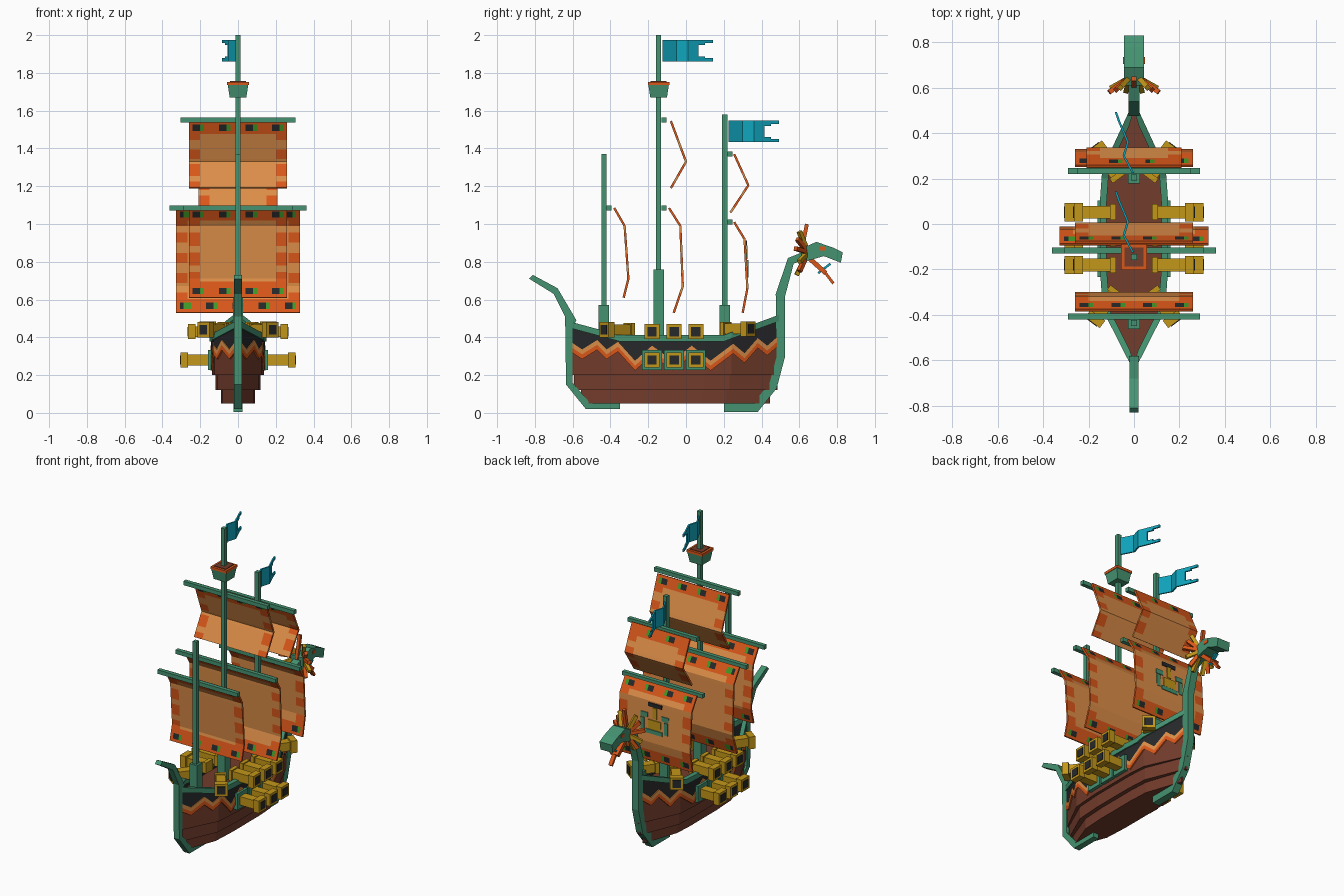
import bpy, bmesh, math
from mathutils import Vector

old = bpy.data.objects.get("Cube")
if old:
    bpy.data.objects.remove(old)

COLOURS = {
    "sea_green": (0.06, 0.29, 0.165), "hull_brown": (0.17, 0.045, 0.025),
    "black": (0.02, 0.021, 0.023), "orange": (0.7, 0.095, 0.01),
    "tan": (0.72, 0.27, 0.065), "gold": (0.55, 0.31, 0.01),
    "blue": (0.005, 0.37, 0.5), "leaf_green": (0.05, 0.32, 0.02)}
NAMES = list(COLOURS)
MATS = []
for n, c in COLOURS.items():
    m = bpy.data.materials.new(n)
    m.use_nodes = True
    m.diffuse_color = (*c, 1)
    m.node_tree.nodes["Principled BSDF"].inputs["Base Color"].default_value = (*c, 1)
    MATS.append(m)


def finish(name, bm):
    bmesh.ops.recalc_face_normals(bm, faces=bm.faces)
    me = bpy.data.meshes.new(name)
    bm.to_mesh(me)
    bm.free()
    for m in MATS:
        me.materials.append(m)
    ob = bpy.data.objects.new(name, me)
    bpy.context.collection.objects.link(ob)
    return ob


def loft(bm, rings, mat, caps=True):
    """Skin closed rings of equal length."""
    vs = [[bm.verts.new(p) for p in r] for r in rings]
    n = len(vs[0])
    faces = [bm.faces.new((a[i], a[(i + 1) % n], b[(i + 1) % n], b[i]))
             for a, b in zip(vs, vs[1:]) for i in range(n)]
    if caps:
        faces += [bm.faces.new(vs[0]), bm.faces.new(vs[-1])]
    for f in faces:
        f.material_index = NAMES.index(mat)


def beams(name, parts):
    """Boxes from a to b, w wide and h high: (a, b, w, h, colour)."""
    bm = bmesh.new()
    for a, b, w, h, mat in parts:
        a, b = Vector(a), Vector(b)
        q = (b - a).to_track_quat('Y', 'Z')
        ring = [q @ Vector((sx * w / 2, 0, sz * h / 2))
                for sx, sz in ((-1, -1), (1, -1), (1, 1), (-1, 1))]
        loft(bm, [[a + p for p in ring], [b + p for p in ring]], mat)
    return finish(name, bm)


def prism(name, outline, half, mat):
    """Side outline (y, z) extruded across x."""
    bm = bmesh.new()
    loft(bm, [[(x, y, z) for y, z in outline] for x in (-half, half)], mat)
    return finish(name, bm)


def lerp(pts, t):
    for (a, u), (b, v) in zip(pts, pts[1:]):
        if t <= b:
            return u + (v - u) * (t - a) / (b - a)
    return pts[-1][1]


# Hull: half breadth, sheer line and zigzag line along y
PLAN = [(-0.61, 0.008), (-0.38, 0.125), (-0.2, 0.138), (0.1, 0.138), (0.24, 0.128), (0.5, 0.008)]
SHEER = [(-0.61, 0.46), (-0.35, 0.39), (0.2, 0.39), (0.5, 0.5)]
ZIG = [(-0.61, .35), (-0.55, .31), (-0.47, .36), (-0.42, .31), (-0.36, .35), (-0.27, .25),
       (-0.18, .33), (-0.07, .25), (0.03, .33), (0.13, .25), (0.25, .34), (0.31, .29),
       (0.38, .37), (0.43, .33), (0.5, .39)]
YS = sorted({y for y, _ in PLAN + SHEER + ZIG})


def tier(name, z0, z1, kx, ky):
    bm = bmesh.new()
    right = [(kx * x, -0.06 + ky * (y + 0.06)) for y, x in PLAN]
    ring = right + [(-x, y) for x, y in reversed(right)]
    loft(bm, [[(x, y, z) for x, y in ring] for z in (z0, z1)], "hull_brown")
    finish(name, bm)


def band(name, lo, hi, out, inn, mat):
    """Strip that follows both hull sides."""
    bm = bmesh.new()
    for s in (-1, 1):
        rings = []
        for y in YS:
            o, i = s * (lerp(PLAN, y) + out), s * max(lerp(PLAN, y) - inn, 0)
            rings.append([(o, y, lo(y)), (o, y, hi(y)), (i, y, hi(y)), (i, y, lo(y))])
        loft(bm, rings, mat)
    finish(name, bm)


tier("hull_upper", 0.2, 0.36, 1, 1)
tier("hull_middle", 0.12, 0.2, 0.86, 0.97)
tier("hull_keel", 0.05, 0.12, 0.66, 0.9)
zig, sheer = (lambda y: lerp(ZIG, y)), (lambda y: lerp(SHEER, y))
band("bulwark", zig, sheer, 0.004, 0.012, "black")
band("zigzag_light", zig, lambda y: zig(y) + 0.026, 0.008, 0.002, "tan")
band("zigzag_dark", lambda y: zig(y) - 0.026, zig, 0.008, 0.002, "orange")
band("rail", lambda y: sheer(y) - 0.012, lambda y: sheer(y) + 0.022, 0.012, 0.018, "sea_green")

# End posts
prism("front_post", [(-0.83, 0.71), (-0.7, 0.63), (-0.64, 0.51), (-0.635, 0.15), (-0.53, 0.02),
                     (-0.35, 0.02), (-0.35, 0.055), (-0.51, 0.055), (-0.6, 0.16), (-0.6, 0.45),
                     (-0.58, 0.49), (-0.68, 0.66), (-0.81, 0.73)], 0.02, "sea_green")
prism("rear_post_neck", [(0.2, 0.005), (0.38, 0.005), (0.48, 0.13), (0.525, 0.3), (0.525, 0.62),
                         (0.57, 0.79), (0.64, 0.82), (0.64, 0.86), (0.54, 0.82), (0.475, 0.63),
                         (0.48, 0.3), (0.44, 0.15), (0.35, 0.05), (0.2, 0.05)], 0.024, "sea_green")

# Dragon head
prism("head_upper_jaw", [(0.61, 0.8), (0.61, 0.87), (0.69, 0.905), (0.78, 0.875), (0.83, 0.85),
                         (0.82, 0.795), (0.73, 0.83), (0.66, 0.81)], 0.045, "sea_green")
beams("head_lower_jaw", [((0, 0.64, 0.83), (0, 0.74, 0.74), 0.06, 0.025, "orange"),
                         ((0, 0.735, 0.745), (0, 0.78, 0.685), 0.025, 0.015, "orange"),
                         ((0, 0.7, 0.74), (0, 0.765, 0.79), 0.02, 0.012, "blue")])
mane = [((0, 0.61, 0.85), (0, 0.64, 1.0), 0.02, 0.02, "orange")]
for s in (-1, 1):
    for x, y, z, c in ((.11, .58, .87, "orange"), (.1, .6, .8, "gold"), (.06, .6, .96, "gold"),
                       (.08, .59, .92, "orange"), (.07, .6, .75, "orange"), (.035, .585, .73, "gold")):
        mane.append(((0.02 * s, 0.645, 0.85), (x * s, y, z), 0.022, 0.022, c))
    mane.append(((s * 0.044, 0.72, 0.87), (s * 0.049, 0.72, 0.87), 0.03, 0.02, "orange"))
beams("head_mane", mane)

# Masts with yards: y, top, collar top, yards as (z, half length)
for label, y, top, collar, yards in (
        ("front", -0.435, 1.37, 0.57, [(1.085, 0.29)]),
        ("main", -0.145, 2.0, 0.76, [(1.085, 0.362), (1.55, 0.305)]),
        ("rear", 0.205, 1.58, 0.57, [(1.01, 0.29), (1.37, 0.25)])):
    parts = [((0, y, 0.34), (0, y, top), 0.027, 0.027, "sea_green"),
             ((0, y, 0.34), (0, y, collar), 0.055, 0.055, "sea_green")]
    for z, h in yards:
        parts.append(((-h, y + 0.028, z), (h, y + 0.028, z), 0.026, 0.026, "sea_green"))
    beams(label + "_mast", parts)

# Lookout basket
bm = bmesh.new()
for h0, h1, z0, z1, mat in ((.044, .054, 1.67, 1.735, "sea_green"), (.057, .057, 1.735, 1.752, "orange"),
                            (.042, .042, 1.75, 1.756, "hull_brown")):
    loft(bm, [[(a * h, -0.145 + b * h, z) for a, b in ((-1, -1), (1, -1), (1, 1), (-1, 1))]
              for h, z in ((h0, z0), (h1, z1))], mat)
finish("lookout_basket", bm)


# Sails
def sail(name, profile, half, hem):
    total = sum(math.dist(a, b) for a, b in zip(profile, profile[1:]))
    rows, d = [(0, *profile[0])], 0
    for a, b in zip(profile, profile[1:]):
        length = math.dist(a, b)
        n = max(1, round(length / 0.018))
        for i in range(1, n + 1):
            t = i / n
            rows.append((d + length * t, a[0] + (b[0] - a[0]) * t, a[1] + (b[1] - a[1]) * t))
        d += length
    cols = round(half / 0.01)
    xs = [-half + 2 * half * i / cols for i in range(cols + 1)]
    first = 0.0 if half > 0.3 else 0.07

    def colour(x, s):
        edge = min(s, total - s if hem else 9)
        if edge < 0.078:
            spot = (x - first + 0.07) % 0.14 - 0.07
            if 0.022 < edge < 0.052 and abs(x) < half - 0.02:
                if -0.03 < spot < 0.002:
                    return "black"
                if 0.002 < spot < 0.024:
                    return "leaf_green"
            return "orange"
        if abs(x) > half - 0.055 and s % 0.105 > 0.045:
            return "orange"
        return "tan"
    bm = bmesh.new()
    grid = [[bm.verts.new((x, y, z)) for x in xs] for _, y, z in rows]
    for r in range(len(rows) - 1):
        for c in range(cols):
            f = bm.faces.new((grid[r][c], grid[r][c + 1], grid[r + 1][c + 1], grid[r + 1][c]))
            f.material_index = NAMES.index(colour((xs[c] + xs[c + 1]) / 2, (rows[r][0] + rows[r + 1][0]) / 2))
    ob = finish(name, bm)
    mod = ob.modifiers.new("thickness", 'SOLIDIFY')
    mod.thickness, mod.offset = 0.012, 0


sail("front_sail", [(-.38, 1.085), (-.325, .99), (-.305, .71), (-.33, .61)], 0.26, True)
sail("main_lower_sail", [(-.09, 1.085), (-.03, .99), (-.017, .67), (-.065, .53)], 0.327, True)
sail("main_upper_sail", [(-.08, 1.545), (0, 1.33), (-.08, 1.19)], 0.26, False)
sail("rear_lower_sail", [(.255, 1.01), (.31, .92), (.325, .66), (.30, .53)], 0.26, True)
sail("rear_upper_sail", [(.255, 1.37), (.33, 1.205), (.235, 1.06)], 0.21, False)

# Painted patches on the rear sail: x, z, width, height
patches = []
for x, z, w, h, c in ((0, .9, .1, .025, "black"), (0, .85, .03, .07, "gold"), (0, .775, .09, .06, "gold"),
                      (-.075, .83, .05, .03, "sea_green"), (.075, .83, .05, .03, "sea_green"),
                      (-.085, .77, .025, .08, "sea_green"), (.085, .77, .025, .08, "sea_green"),
                      (0, .73, .12, .025, "sea_green")):
    y = 0.318 + (0.92 - z) * 0.058
    patches.append(((x, y - 0.003, z), (x, y + 0.003, z), w, h, c))
beams("rear_sail_patches", patches)

# Flags: wavy ribbon with a forked end
WAVE = [(0, 0), (-0.04, 0.075), (-0.022, 0.135), (-0.045, 0.19), (-0.06, 0.225), (-0.075, 0.268)]
for label, y0, z0 in (("main", -0.125, 1.918), ("rear", 0.225, 1.49)):
    bm = bmesh.new()
    for k, (a, b) in enumerate(zip(WAVE, WAVE[1:])):
        spans = [(-.057, .057)] if k < 3 else [(-.057, -.03), (.03, .057)]
        if k == 4:
            spans = [(-.057, -.04), (.04, .057)]
        for lo, hi in spans:
            loft(bm, [[(x - t, y0 + y, z0 + z) for t in (0, 0.01) for z in ((lo, hi) if t == 0 else (hi, lo))]
                      for x, y in (a, b)], "blue")
    finish(label + "_flag", bm)


# Cannons
def cannon(name, start, direction, length, port=False):
    s, d = Vector(start), Vector(direction).normalized()
    steps = ((0, .025, .07, "gold"), (.025, length - .04, .056, "gold"),
             (length - .04, length, .08, "gold"), (length, length + .003, .05, "black"))
    parts = [(s + d * a, s + d * b, w, w, c) for a, b, w, c in steps]
    if port:
        parts.append((s + d * 0.01, s + d * 0.05, 0.105, 0.105, "sea_green"))
    beams(name, parts)


for s, side in ((1, "left"), (-1, "right")):
    for i, y in enumerate((-0.18, -0.063, 0.052)):
        cannon(f"{side}_deck_cannon_{i}", (s * 0.08, y, 0.43), (s, 0, 0), 0.185)
        cannon(f"{side}_port_cannon_{i}", (s * 0.11, y, 0.28), (s, 0, 0), 0.195, True)
    cannon(side + "_front_corner_cannon", (s * 0.075, -0.29, 0.44), (s * 0.75, -1, 0), 0.18)
    cannon(side + "_rear_corner_cannon", (s * 0.065, 0.2, 0.445), (s * 0.75, 1, 0), 0.18)
